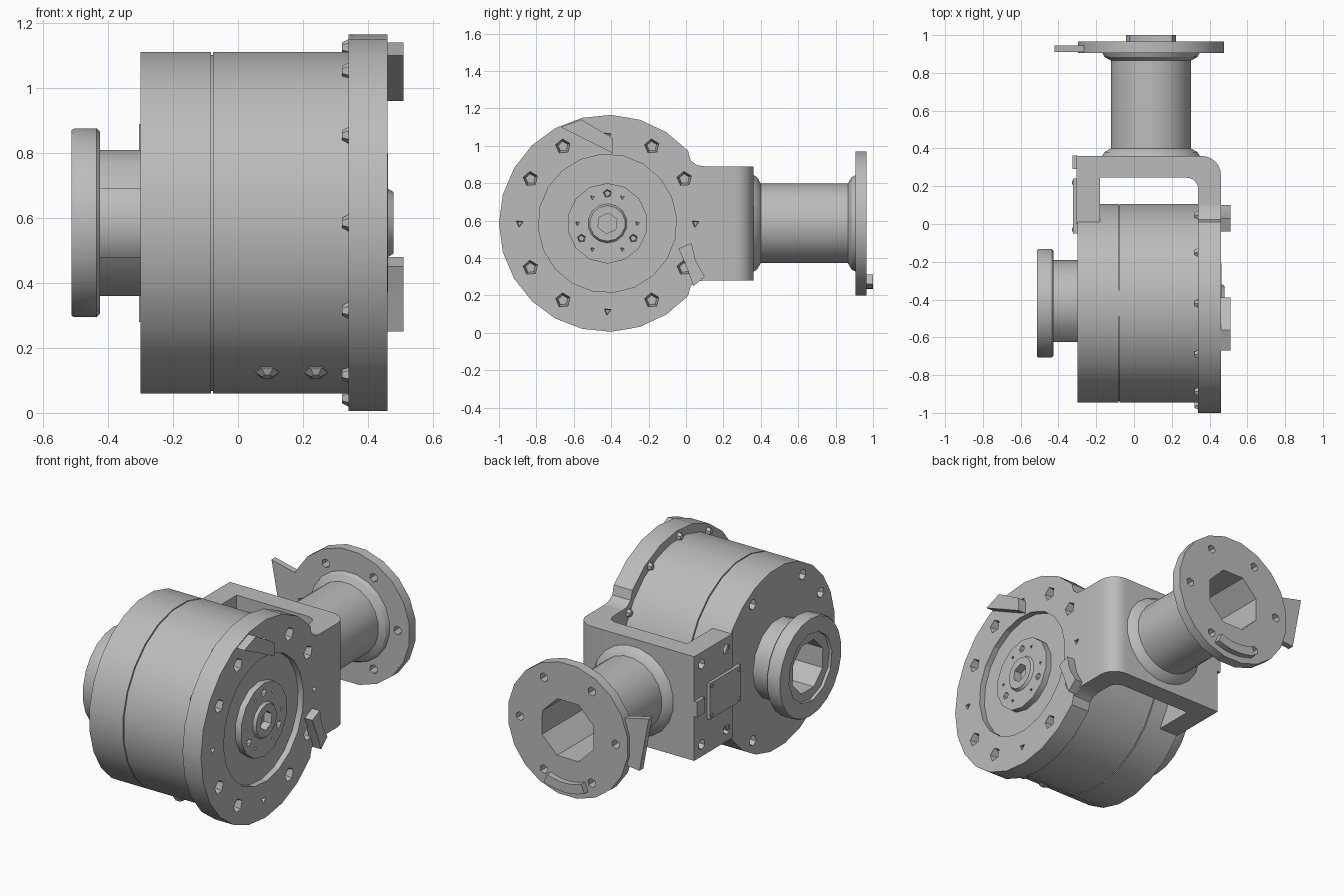
import bpy
import bmesh
from math import sin, cos, radians, pi
from mathutils import Vector

cube = bpy.data.objects.get("Cube")
if cube:
    bpy.data.objects.remove(cube, do_unlink=True)

grey = bpy.data.materials.new("cast_grey")
grey.use_nodes = True
grey.diffuse_color = (0.5, 0.5, 0.5, 1)
grey.node_tree.nodes["Principled BSDF"].inputs["Base Color"].default_value = (0.5, 0.5, 0.5, 1)

CY, CZ = -0.42, 0.585      # drum axis (runs along x)
PX = 0.09                  # pipe axis (runs along y)


def to_world(axis, u, v, h):
    """Map section coordinates u, v and height h onto an axis."""
    if axis == "x":
        return Vector((h, u, v))
    if axis == "y":
        return Vector((u, h, v))
    return Vector((u, v, h))


def finish(bm, name, smooth=True):
    bmesh.ops.recalc_face_normals(bm, faces=bm.faces)
    mesh = bpy.data.meshes.new(name)
    bm.to_mesh(mesh)
    bm.free()
    mesh.materials.append(grey)
    obj = bpy.data.objects.new(name, mesh)
    bpy.context.collection.objects.link(obj)
    if smooth:
        shade(obj)
    return obj


def select(obj):
    bpy.ops.object.select_all(action="DESELECT")
    obj.select_set(True)
    bpy.context.view_layer.objects.active = obj


def shade(obj):
    select(obj)
    bpy.ops.object.shade_smooth_by_angle(angle=radians(32))


def add_rings(bm, rings):
    """Skin a list of point loops and cap both ends."""
    loops = [[bm.verts.new(p) for p in ring] for ring in rings]
    n = len(loops[0])
    for a, b in zip(loops, loops[1:]):
        for i in range(n):
            j = (i + 1) % n
            bm.faces.new((a[i], a[j], b[j], b[i]))
    bm.faces.new(loops[0])
    bm.faces.new(loops[-1])


def circle(axis, u, v, r, h, n, turn=0.0):
    return [to_world(axis, u + r * cos(turn + 2 * pi * i / n),
                     v + r * sin(turn + 2 * pi * i / n), h) for i in range(n)]


def lathe(name, axis, u, v, profile, n):
    bm = bmesh.new()
    add_rings(bm, [circle(axis, u, v, r, h, n, pi / n) for r, h in profile])
    return finish(bm, name)


def prism(name, axis, outline, h0, h1):
    bm = bmesh.new()
    add_rings(bm, [[to_world(axis, u, v, h) for u, v in outline] for h in (h0, h1)])
    return finish(bm, name)


def box(name, x, y, z):
    return prism(name, "z", [(x[0], y[0]), (x[1], y[0]), (x[1], y[1]), (x[0], y[1])], *z)


def arc(u, v, r, a0, a1, n):
    angles = [radians(a0 + (a1 - a0) * i / n) for i in range(n + 1)]
    return [(u + r * cos(a), v + r * sin(a)) for a in angles]


def cut(obj, pits):
    """Cut pits given as (axis, u, v, radius, h0, h1, sides, taper)."""
    bm = bmesh.new()
    for axis, u, v, r, h0, h1, n, taper in pits:
        add_rings(bm, [circle(axis, u, v, r, h0, n, 0.4),
                       circle(axis, u, v, r * taper, h1, n, 0.4)])
    cutter = finish(bm, "cutter", False)
    cutter.hide_render = True
    mod = obj.modifiers.new("cut", "BOOLEAN")
    mod.operation = "DIFFERENCE"
    mod.solver = "EXACT"
    mod.object = cutter
    select(obj)
    bpy.ops.object.modifier_apply(modifier=mod.name)
    bpy.data.objects.remove(cutter, do_unlink=True)
    shade(obj)


def around(axis, u, v, ring, angles, r, h0, h1, n, taper=0.6):
    return [(axis, u + ring * cos(radians(a)), v + ring * sin(radians(a)), r, h0, h1, n, taper)
            for a in angles]


BOLTS = [30, 60, 120, 150, 210, 240, 300, 330]

# Drum with a narrow parting groove
drum = lathe("drum", "x", CY, CZ,
             [(0.53, -0.30), (0.53, -0.083), (0.522, -0.083), (0.522, -0.077),
              (0.53, -0.077), (0.53, 0.345)], 24)
cut(drum, around("x", CY, CZ, 0.46, [60, 120, 150, 210, 240, 300], 0.035, -0.32, -0.24, 6))

# Large side flange, blending into the bracket neck
outline = [(0.10, 0.89), (0.06, 0.895), (0.025, 0.92)]
outline += arc(CY, CZ, 0.58, 42, 318, 18)
outline += [(0.025, 0.25), (0.06, 0.275), (0.10, 0.28)]
side_flange = prism("side_flange", "x", outline, 0.34, 0.46)
cut(side_flange, [("x", CY, CZ, 0.37, 0.50, 0.425, 20, 1.0)]
    + around("x", CY, CZ, 0.475, BOLTS, 0.045, 0.48, 0.40, 5)
    + around("x", CY, CZ, 0.47, [0, 90, 180, 270], 0.025, 0.48, 0.42, 3))

# Hub in the flange recess
hub = lathe("hub", "x", CY, CZ, [(0.215, 0.42), (0.215, 0.462), (0.105, 0.462),
                                 (0.095, 0.478)], 14)
cut(hub, [("x", CY, CZ, 0.055, 0.50, 0.43, 6, 1.0)]
    + around("x", CY, CZ, 0.16, [90, 210, 330], 0.026, 0.48, 0.43, 5)
    + around("x", CY, CZ, 0.16, [0, 60, 120, 180, 240, 300], 0.015, 0.48, 0.44, 3))

# Raised tabs on the flange face
prism("upper_tab", "x", [(-0.67, 1.10), (-0.56, 1.14), (-0.39, 1.04), (-0.39, 0.96)], 0.45, 0.51)
prism("lower_tab", "x", [(-0.04, 0.45), (0.03, 0.48), (0.05, 0.39), (0.10, 0.30),
                         (0.04, 0.25), (0.0, 0.36)], 0.45, 0.51)

# Bolt ends behind the flange and studs beneath the drum
for i in range(12):
    a = radians(30 * i)
    if cos(a) < 0.9:
        lathe("bolt_end", "x", CY + 0.54 * cos(a), CZ + 0.54 * sin(a),
              [(0.015, 0.32), (0.028, 0.345)], 6)
for x in (0.09, 0.24):
    bm = bmesh.new()
    out = Vector((0, cos(radians(241)), sin(radians(241))))
    side = Vector((0, -out.z, out.y))
    mid = Vector((x, CY, CZ))
    add_rings(bm, [[mid + out * d + Vector((1, 0, 0)) * r * cos(pi * k / 3)
                    + side * r * sin(pi * k / 3) for k in range(6)]
                   for d, r in ((0.51, 0.036), (0.528, 0.036), (0.542, 0.015))])
    finish(bm, "drum_stud")

# U-shaped bracket around the back of the drum
bracket = prism("bracket", "z",
                [(0.34, 0.10), (0.46, 0.10)] + arc(0.36, 0.26, 0.10, 0, 90, 6)
                + [(-0.305, 0.36), (-0.305, 0.0), (-0.18, 0.0), (-0.18, 0.245)]
                + arc(0.28, 0.185, 0.06, 90, 0, 5), 0.28, 0.89)
cut(bracket, [("x", y, z, 0.035, -0.33, -0.25, 6, 0.6)
              for y in (0.06, 0.29) for z in (0.35, 0.82)])

# Name plate with four screws, and a small boss behind it
box("name_plate", (-0.322, -0.30), (-0.05, 0.24), (0.48, 0.69))
for y in (-0.03, 0.22):
    for z in (0.50, 0.67):
        lathe("plate_screw", "x", y, z, [(0.012, -0.328), (0.012, -0.32)], 6)
box("plate_boss", (-0.325, -0.30), (0.29, 0.362), (0.54, 0.63))

# Small wheel with a recessed face, tube and windowed neck
wheel = lathe("wheel", "x", CY, CZ,
              [(0.17, -0.30), (0.17, -0.425), (0.28, -0.425), (0.29, -0.435),
               (0.29, -0.505), (0.285, -0.513)], 22)
cut(wheel, [("x", CY, CZ, 0.20, -0.55, -0.495, 12, 1.0)])
cut(wheel, [("x", CY, CZ, 0.15, -0.55, -0.32, 8, 1.0)])
prism("wheel_neck", "x", arc(CY, CZ, 0.23, -153, 153, 12) + arc(CY, CZ, 0.165, 140, -140, 12),
      -0.43, -0.295)

# Rear pipe with flared ends and a drilled flange
pipe = lathe("pipe", "y", PX, CZ,
             [(0.265, 0.355), (0.25, 0.38), (0.215, 0.40), (0.215, 0.865), (0.25, 0.885),
              (0.26, 0.906), (0.39, 0.906), (0.39, 0.965)], 20)
cut(pipe, [("y", PX, CZ, 0.18, 1.0, 0.362, 8, 1.0)]
    + around("y", PX, CZ, 0.31, range(0, 360, 60), 0.026, 0.98, 0.89, 6, 1.0))

# Flange tab and raised arc key
prism("flange_tab", "y", [(-0.27, 0.47), (-0.36, 0.46), (-0.42, 0.78), (-0.25, 0.74)],
      0.91, 0.945)
prism("arc_key", "y", arc(PX, CZ, 0.35, 248, 292, 6) + arc(PX, CZ, 0.295, 292, 248, 6),
      0.96, 1.0)
